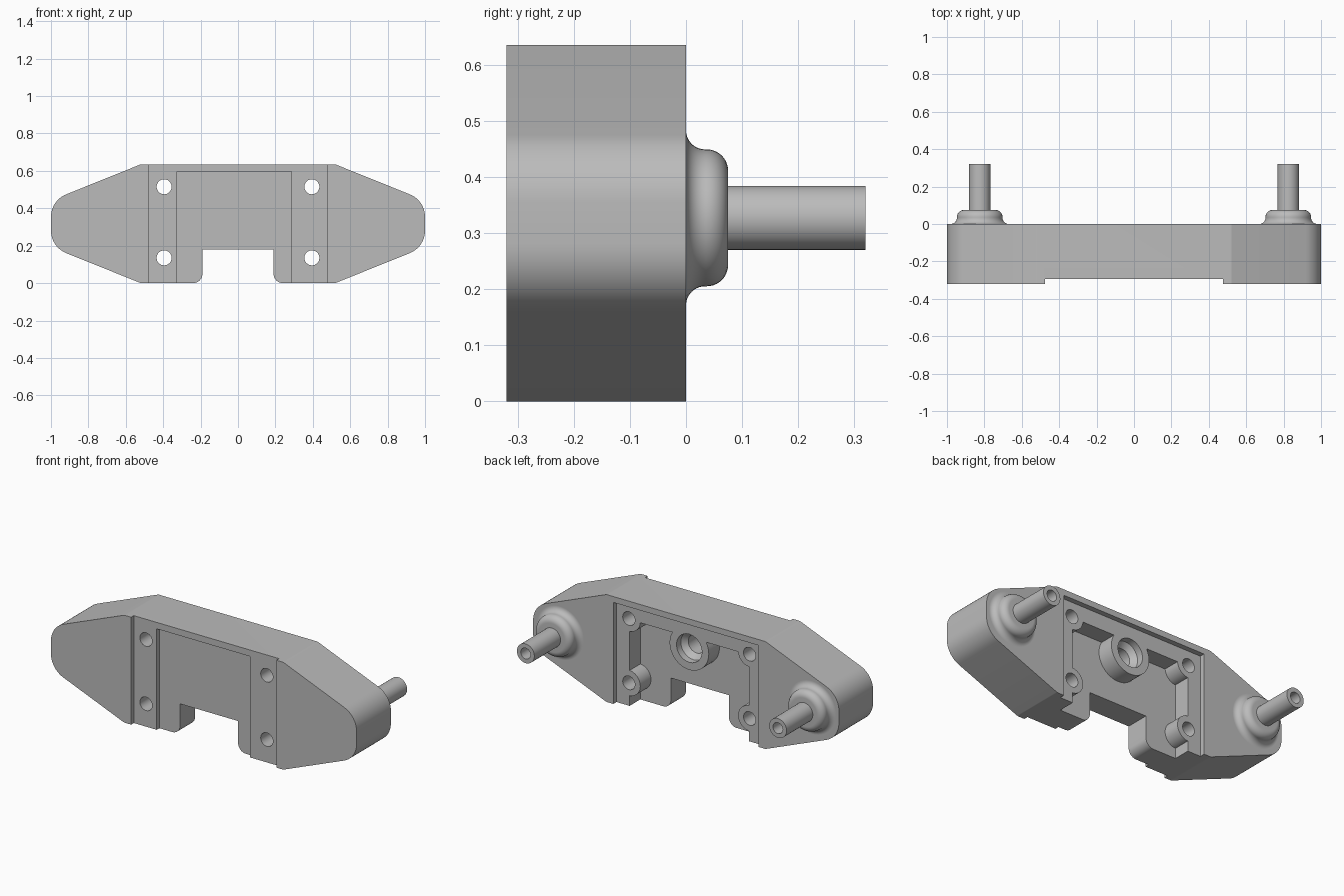
import bpy, bmesh
from math import pi, tan, radians
from mathutils import Vector, Matrix

default = bpy.data.objects.get("Cube")
if default:
    bpy.data.objects.remove(default)

grey = bpy.data.materials.new("plain grey")
grey.use_nodes = True
grey.diffuse_color = (0.5, 0.5, 0.5, 1)
grey.node_tree.nodes["Principled BSDF"].inputs["Base Color"].default_value = (0.5, 0.5, 0.5, 1)


def finish(bm, name):
    bmesh.ops.recalc_face_normals(bm, faces=bm.faces)
    mesh = bpy.data.meshes.new(name)
    bm.to_mesh(mesh)
    bm.free()
    mesh.materials.append(grey)
    obj = bpy.data.objects.new(name, mesh)
    bpy.context.collection.objects.link(obj)
    return obj


def box(name, x0, x1, y0, y1, z0, z1):
    bm = bmesh.new()
    size = Matrix.Diagonal((x1 - x0, y1 - y0, z1 - z0, 1))
    centre = Matrix.Translation(((x0 + x1) / 2, (y0 + y1) / 2, (z0 + z1) / 2))
    bmesh.ops.create_cube(bm, size=1, matrix=centre @ size)
    return finish(bm, name)


def lathe(name, x, z, profile, steps=48):
    """Turn (radius, y) points about an axis along y."""
    bm = bmesh.new()
    verts = [bm.verts.new((x + r, y, z)) for r, y in profile]
    edges = [bm.edges.new(pair) for pair in zip(verts, verts[1:])]
    bmesh.ops.spin(bm, geom=verts + edges, cent=(x, 0, z), axis=(0, 1, 0),
                   angle=2 * pi, steps=steps)
    bmesh.ops.remove_doubles(bm, verts=bm.verts, dist=0.0001)
    return finish(bm, name)


def cylinder(name, x, z, r, y0, y1):
    return lathe(name, x, z, [(0, y0), (r, y0), (r, y1), (0, y1)])


def rounded(points, n=10):
    """Replace each (x, z, radius) corner by a tangent arc."""
    out = []
    for i, (x, z, r) in enumerate(points):
        p = Vector((x, z))
        if r == 0:
            out.append(p)
            continue
        a = (Vector(points[i - 1][:2]) - p).normalized()
        b = (Vector(points[(i + 1) % len(points)][:2]) - p).normalized()
        reach = r / tan(a.angle(b) / 2)
        centre = p + (a + b).normalized() * (reach ** 2 + r ** 2) ** 0.5
        start = (p + a * reach - centre).normalized()
        end = (p + b * reach - centre).normalized()
        for k in range(n + 1):
            out.append(centre + start.slerp(end, k / n).normalized() * r)
    return out


def boolean(target, tool, operation="DIFFERENCE"):
    mod = target.modifiers.new(tool.name, "BOOLEAN")
    mod.operation, mod.solver, mod.object = operation, "EXACT", tool
    bpy.context.view_layer.objects.active = target
    bpy.ops.object.modifier_apply(modifier=mod.name)
    bpy.data.objects.remove(tool)


def smooth(obj):
    bpy.ops.object.select_all(action="DESELECT")
    obj.select_set(True)
    bpy.context.view_layer.objects.active = obj
    bpy.ops.object.shade_smooth_by_angle(angle=radians(30))


FRONT, TOP = -0.32, 0.635

# Tapered body with a notch in the bottom edge
half = [(0.19, 0.18, 0), (0.19, 0, 0.05), (0.52, 0, 0.03),
        (1, 0.193, 0.13), (1, 0.442, 0.13), (0.52, TOP, 0.03)]
outline = rounded(half + [(-x, z, r) for x, z, r in reversed(half)])
bm = bmesh.new()
face = bm.faces.new([bm.verts.new((p.x, FRONT, p.y)) for p in outline])
extruded = bmesh.ops.extrude_face_region(bm, geom=[face], use_keep_orig=True)["geom"]
bmesh.ops.translate(bm, vec=(0, -FRONT, 0),
                    verts=[v for v in extruded if isinstance(v, bmesh.types.BMVert)])
body = finish(bm, "body")

# Deep cavity in the back, then bosses standing in it
boolean(body, box("cavity", -0.39, 0.39, -0.13, 0.1, -0.1, 0.51))
holes = [(x, z) for x in (-0.395, 0.395) for z in (0.135, 0.515)]
for x, z in holes:
    boolean(body, cylinder("boss", x, z, 0.075, -0.2, -0.01), "UNION")
boolean(body, cylinder("centre_ring", 0, 0.445, 0.128, -0.2, -0.01), "UNION")

# Shallow steps on the back and front
boolean(body, box("back_recess", -0.475, 0.475, -0.03, 0.1, -0.1, 0.6))
boolean(body, box("front_recess", -0.475, 0.475, -0.5, -0.295, -0.1, 1))
boolean(body, box("front_pocket", -0.325, 0.285, -0.5, -0.27, -0.1, 0.597))

# Screw holes and stepped central bore
for x, z in holes:
    boolean(body, cylinder("screw_hole", x, z, 0.04, -0.5, 0.2))
boolean(body, lathe("bore", 0, 0.445, [(0, -0.24), (0.055, -0.24), (0.055, -0.1),
                                      (0.083, -0.07), (0.083, 0.1), (0, 0.1)]))
smooth(body)

# Hollow pins on filleted round bases
base = rounded([(0, -0.02, 0), (0.157, -0.02, 0), (0.157, 0, 0), (0.122, 0, 0.034),
                (0.122, 0.075, 0.038), (0, 0.075, 0)])
pin = [(0, 0.05), (0.057, 0.05), (0.057, 0.32), (0.032, 0.32), (0.032, 0.14), (0, 0.14)]
for side, x in (("left", 0.825), ("right", -0.825)):
    smooth(lathe(side + "_pin_base", x, 0.327, [tuple(p) for p in base]))
    smooth(lathe(side + "_pin", x, 0.327, pin))
